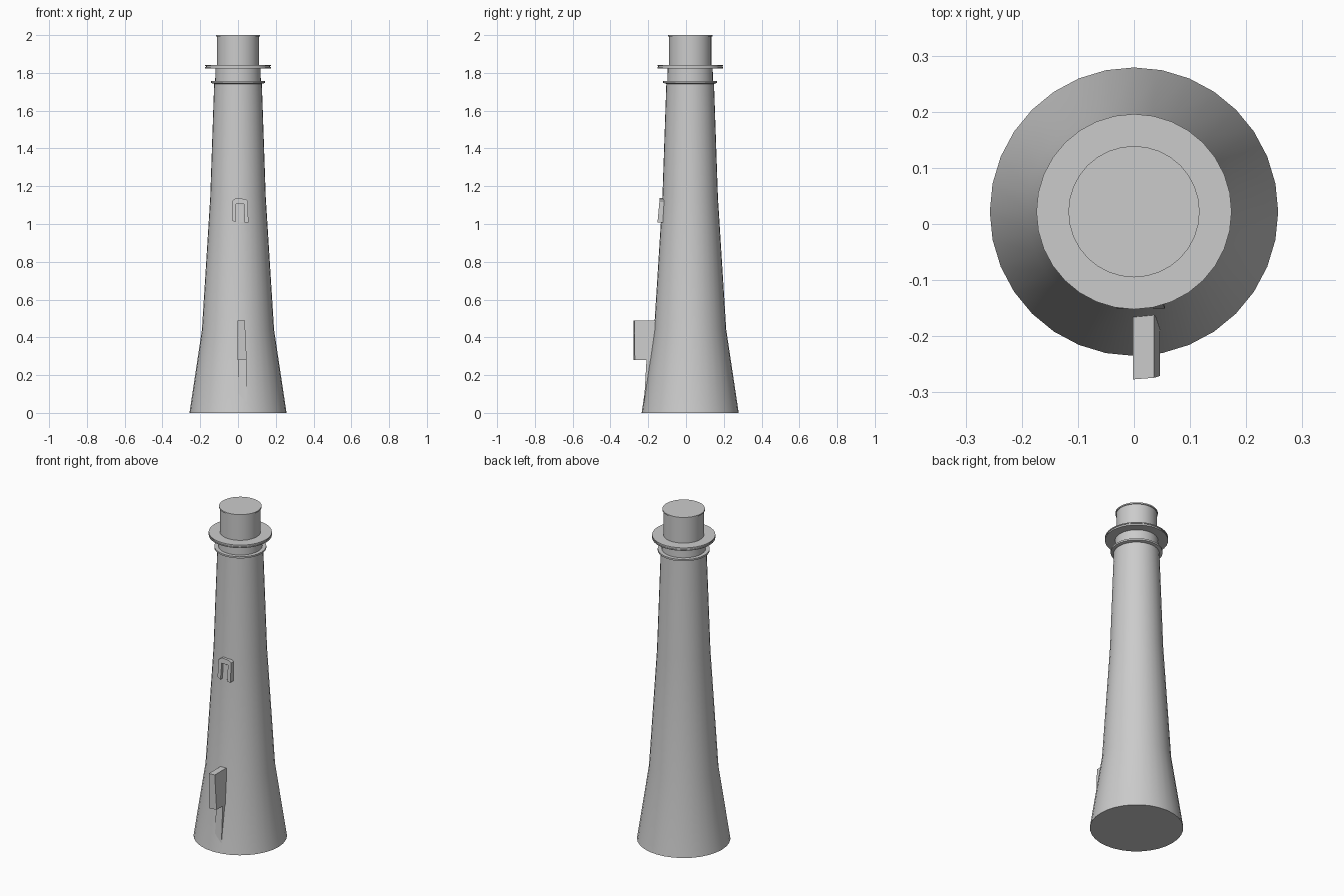
import bpy, bmesh, math

if "Cube" in bpy.data.objects:
    bpy.data.objects.remove(bpy.data.objects["Cube"])

CY = 0.022   # tower axis sits slightly behind the origin
SIDES = 32


def finish(name, bm, smooth=False):
    bmesh.ops.recalc_face_normals(bm, faces=bm.faces)
    mesh = bpy.data.meshes.new(name)
    bm.to_mesh(mesh)
    bm.free()
    obj = bpy.data.objects.new(name, mesh)
    bpy.context.collection.objects.link(obj)
    if smooth:
        bpy.ops.object.select_all(action='DESELECT')
        obj.select_set(True)
        bpy.context.view_layer.objects.active = obj
        bpy.ops.object.shade_smooth_by_angle(angle=math.radians(30))
    return obj


def lathe(name, profile):
    """Closed solid of revolution from (radius, z) points, capped at both ends."""
    bm = bmesh.new()
    rings = []
    for r, z in profile:
        rings.append([bm.verts.new((r * math.cos(a), CY + r * math.sin(a), z))
                      for a in (2 * math.pi * i / SIDES for i in range(SIDES))])
    for lo, hi in zip(rings, rings[1:]):
        for i in range(SIDES):
            j = (i + 1) % SIDES
            bm.faces.new((lo[i], lo[j], hi[j], hi[i]))
    bm.faces.new(rings[0])
    bm.faces.new(rings[-1])
    return finish(name, bm, True)


def loft(name, front, back):
    """Solid between two matching outlines."""
    bm = bmesh.new()
    f = [bm.verts.new(p) for p in front]
    b = [bm.verts.new(p) for p in back]
    bm.faces.new(f)
    bm.faces.new(b)
    for i in range(len(f)):
        j = (i + 1) % len(f)
        bm.faces.new((f[i], f[j], b[j], b[i]))
    return finish(name, bm)


# Flared, tapering tower
lathe("tower", [(0.257, 0), (0.191, 0.44), (0.147, 1.14), (0.126, 1.75)])

# Moulding, neck, gallery and lantern room
lathe("moulding", [(0.126, 1.742), (0.143, 1.747), (0.143, 1.757), (0.12, 1.757)])
lathe("neck", [(0.121, 1.75), (0.119, 1.83)])
lathe("gallery", [(0.174, 1.824), (0.174, 1.830), (0.170, 1.830),
                  (0.170, 1.836), (0.174, 1.836), (0.174, 1.842)])
lathe("lantern_room", [(0.112, 1.842), (0.112, 1.992), (0.117, 1.992), (0.117, 2.0)])

# Window surround: chamfered arch with an open slot, leaning with the wall
arch = [(-0.032, 1.018), (-0.012, 1.008), (-0.010, 1.105), (0.032, 1.105),
        (0.034, 1.008), (0.055, 1.008), (0.052, 1.122), (0.040, 1.132),
        (-0.010, 1.137), (-0.032, 1.122)]
loft("window_surround",
     [(x, -0.151 + 0.09 * (z - 1.008), z) for x, z in arch],
     [(x, -0.110, z) for x, z in arch])

# Narrow pane inside the surround
pane = [(-0.001, 1.01), (0.028, 1.01), (0.026, 1.098), (0.001, 1.098)]
loft("window_pane",
     [(x, -0.138 + 0.08 * (z - 1.01), z) for x, z in pane],
     [(x, -0.110, z) for x, z in pane])

# Door canopy block, its right side leaning outward at the bottom
loft("door_canopy",
     [(-0.002, -0.277, 0.28), (0.046, -0.271, 0.28),
      (0.036, -0.274, 0.49), (-0.002, -0.277, 0.49)],
     [(-0.002, -0.150, 0.28), (0.046, -0.150, 0.28),
      (0.036, -0.150, 0.49), (-0.002, -0.150, 0.49)])

# Door panel that sinks into the flared wall
loft("door",
     [(0.0, -0.222, 0.06), (0.044, -0.222, 0.06),
      (0.044, -0.208, 0.30), (0.0, -0.208, 0.30)],
     [(0.0, -0.170, 0.06), (0.044, -0.170, 0.06),
      (0.044, -0.170, 0.30), (0.0, -0.170, 0.30)])
